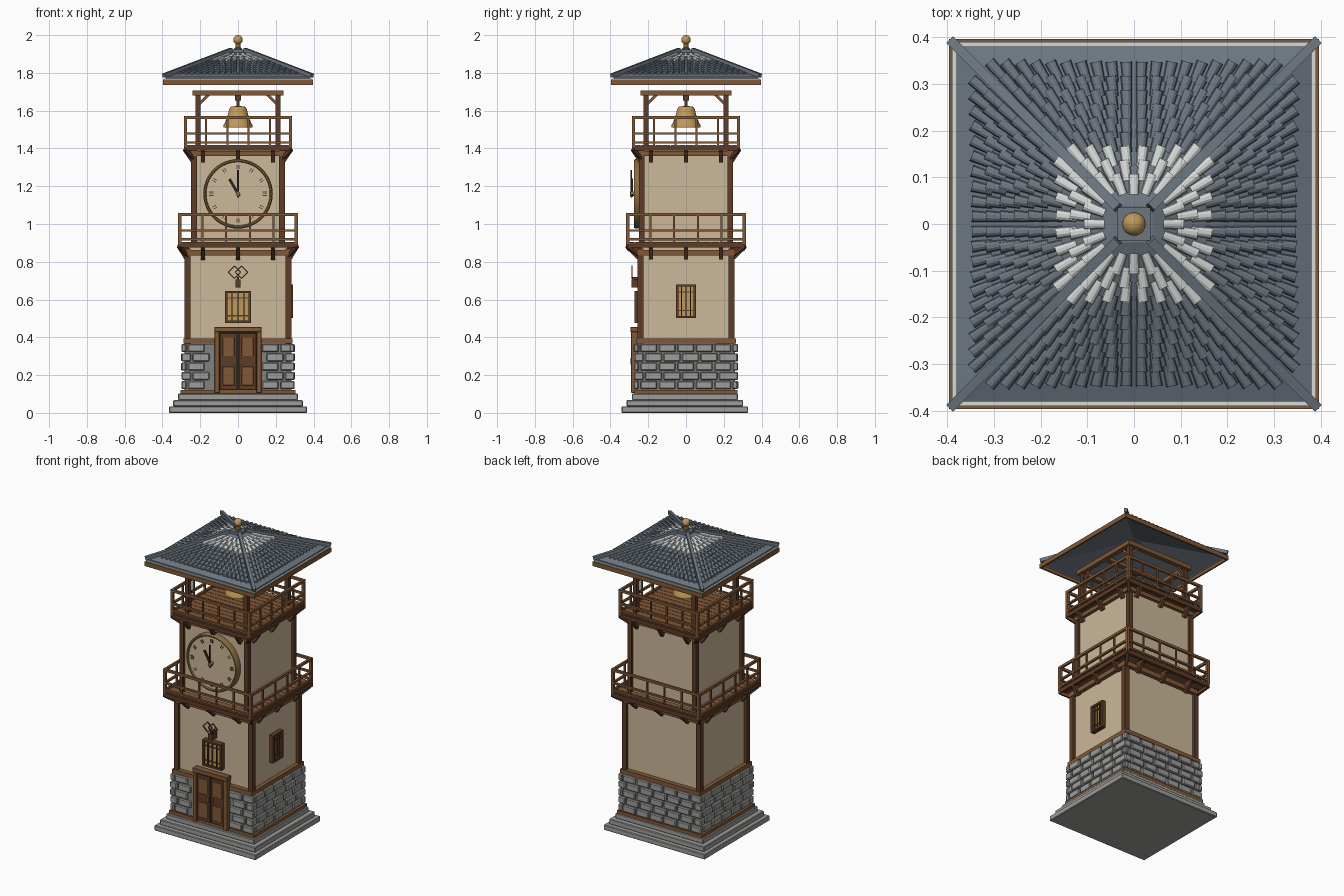
import bpy, bmesh, math, random
from mathutils import Matrix, Vector

random.seed(4)
cube = bpy.data.objects.get("Cube")
if cube:
    bpy.data.objects.remove(cube)


def material(name, rgb):
    m = bpy.data.materials.new(name)
    m.use_nodes = True
    m.diffuse_color = (*rgb, 1)
    m.node_tree.nodes["Principled BSDF"].inputs["Base Color"].default_value = (*rgb, 1)
    return m


DARK = material("dark wood", (0.11, 0.045, 0.02))
WOOD = material("brown wood", (0.22, 0.10, 0.04))
PLASTER = material("cream plaster", (0.60, 0.48, 0.32))
STONE = material("grey stone", (0.34, 0.34, 0.33))
MORTAR = material("dark mortar", (0.22, 0.22, 0.21))
SLATE = material("blue slate", (0.15, 0.18, 0.215))
PALE = material("pale tile", (0.66, 0.70, 0.69))
GOLD = material("warm gold", (0.52, 0.32, 0.10))
BRONZE = material("dull bronze", (0.24, 0.15, 0.05))
BLACK = material("near black", (0.025, 0.018, 0.012))

QUARTERS = [Matrix.Rotation(i * math.pi / 2, 4, "Z") for i in range(4)]


def finish(name, bm, mat, bevel=0, smooth=False):
    bmesh.ops.recalc_face_normals(bm, faces=bm.faces[:])
    me = bpy.data.meshes.new(name)
    bm.to_mesh(me)
    bm.free()
    ob = bpy.data.objects.new(name, me)
    bpy.context.collection.objects.link(ob)
    me.materials.append(mat)
    if bevel:
        mod = ob.modifiers.new("soft edges", "BEVEL")
        mod.width, mod.segments = bevel, 1
    if smooth:
        bpy.ops.object.select_all(action="DESELECT")
        ob.select_set(True)
        bpy.context.view_layer.objects.active = ob
        bpy.ops.object.shade_smooth_by_angle(angle=math.radians(40))
    return ob


def boxes(name, mat, items, bevel=0):
    """Each item is (x0, x1, y0, y1, z0, z1) or a ready matrix for a unit cube."""
    bm = bmesh.new()
    for it in items:
        if not isinstance(it, Matrix):
            a, b = Vector(it[0::2]), Vector(it[1::2])
            it = Matrix.Translation((a + b) / 2) @ Matrix.Diagonal((*(b - a), 1))
        bmesh.ops.create_cube(bm, size=1, matrix=it)
    return finish(name, bm, mat, bevel)


def beam(a, b, w, h=None):
    """Matrix for a bar of section w by h running from a to b."""
    a, b = Vector(a), Vector(b)
    d = b - a
    rot = d.to_track_quat("Y", "Z").to_matrix().to_4x4()
    return Matrix.Translation((a + b) / 2) @ rot @ Matrix.Diagonal((w, d.length, h or w, 1))


def ring(hx, hy, z0, z1, t):
    """Four bars around a rectangle with outer half sizes hx, hy."""
    return [(-hx, hx, s * hy - t * (s > 0), s * hy + t * (s < 0), z0, z1) for s in (-1, 1)] + \
           [(s * hx - t * (s > 0), s * hx + t * (s < 0), -hy + t, hy - t, z0, z1) for s in (-1, 1)]


def corners(hx, hy, z0, z1, t):
    return [(sx * (hx - t / 2) - t / 2, sx * (hx - t / 2) + t / 2,
             sy * (hy - t / 2) - t / 2, sy * (hy - t / 2) + t / 2, z0, z1)
            for sx in (-1, 1) for sy in (-1, 1)]


def block(hx, hy, z0, z1):
    return (-hx, hx, -hy, hy, z0, z1)


def lathe(name, mat, profile, steps=24):
    bm = bmesh.new()
    vs = [bm.verts.new((r, 0, z)) for r, z in profile]
    es = [bm.edges.new(p) for p in zip(vs, vs[1:])]
    bmesh.ops.spin(bm, geom=vs + es, cent=(0, 0, 0), axis=(0, 0, 1), angle=2 * math.pi, steps=steps)
    bmesh.ops.remove_doubles(bm, verts=bm.verts[:], dist=1e-5)
    return finish(name, bm, mat, smooth=True)


# Stone base and steps
boxes("base_steps", STONE, [(-hx, hx, -hy - 0.006, hy - 0.006, z, z + 0.034) for hx, hy, z in
      ((0.365, 0.335, 0), (0.343, 0.309, 0.034), (0.317, 0.281, 0.068))], 0.004)
boxes("base_sill", WOOD, [block(0.305, 0.272, 0.1, 0.122)])
boxes("stone_core", MORTAR, [block(0.284, 0.26, 0.12, 0.366)])
stones = []
for row in range(5):
    z = 0.125 + row * 0.049
    for hx, hy, q in ((0.298, 0.274, 0), (0.274, 0.298, 1), (0.298, 0.274, 2), (0.274, 0.298, 3)):
        x = -hx - (0.04 if row % 2 else 0.065)
        while x < hx:
            a, b = max(x, -hx), min(x + 0.088, hx)
            out = random.uniform(-0.003, 0.002)
            if b - a > 0.015 and not (q == 0 and b > -0.1 and a < 0.1):
                c = Matrix.Translation(((a + b) / 2, -hy - out + 0.012, z + 0.022))
                stones.append(QUARTERS[q] @ c @ Matrix.Diagonal((b - a, 0.026, 0.043, 1)))
            x += 0.098
boxes("wall_stones", STONE, stones, 0.005)

# Lower and upper storeys
boxes("lower_walls", PLASTER, [block(0.262, 0.236, 0.36, 0.88)])
boxes("upper_walls", PLASTER, [block(0.232, 0.234, 0.9, 1.4)])
boxes("lower_posts", DARK, corners(0.283, 0.256, 0.12, 0.87, 0.032))
boxes("upper_posts", DARK, corners(0.248, 0.25, 0.9, 1.39, 0.03))
boxes("storey_beams", WOOD, ring(0.288, 0.266, 0.368, 0.394, 0.03) + ring(0.286, 0.262, 0.832, 0.862, 0.03)
      + ring(0.252, 0.254, 1.36, 1.386, 0.026))


# Balconies with deck boards, brackets and railings
def balcony(name, h, z, wx, wy):
    n = 14
    step = 2 * h / n
    boxes(name + "_deck", WOOD, [block(h - 0.004, h - 0.004, z - 0.022, z - 0.004)] +
          [(-h, h, -h + i * step, -h + (i + 0.93) * step, z - 0.005, z) for i in range(n)])
    boxes(name + "_edge", DARK, ring(h + 0.004, h + 0.004, z - 0.03, z - 0.004, 0.02))
    props = []
    for q, w in zip(QUARTERS, (wy, wx, wy, wx)):
        for x in (-0.185, 0, 0.185):
            props.append(q @ beam((x, -w + 0.01, z - 0.085), (x, -h + 0.004, z - 0.026), 0.02, 0.026))
            props.append(q @ beam((x, -w + 0.02, z - 0.036), (x, -h, z - 0.036), 0.02, 0.02))
    for sx in (-1, 1):
        for sy in (-1, 1):
            props.append(beam((sx * (wx - 0.02), sy * (wy - 0.02), z - 0.08), (sx * h, sy * h, z - 0.022), 0.018))
    boxes(name + "_brackets", DARK, props)
    rails, pickets = [], corners(h + 0.005, h + 0.005, z - 0.01, z + 0.15, 0.018)
    for dz, t in ((0.008, 0.012), (0.055, 0.012), (0.137, 0.016)):
        rails += ring(h + 0.004, h + 0.004, z + dz, z + dz + t, 0.014)
    for q in QUARTERS:
        pickets += [q @ beam((h * (i * 0.4 - 1), -h + 0.002, z), (h * (i * 0.4 - 1), -h + 0.002, z + 0.142), 0.01)
                    for i in range(1, 5)]
    boxes(name + "_rails", WOOD, rails)
    boxes(name + "_pickets", WOOD, pickets)


balcony("lower_balcony", 0.313, 0.905, 0.283, 0.256)
balcony("upper_balcony", 0.282, 1.418, 0.248, 0.25)

# Open belfry
boxes("belfry_posts", DARK, corners(0.225, 0.225, 1.41, 1.7, 0.027))
boxes("belfry_beams", WOOD, ring(0.24, 0.24, 1.68, 1.708, 0.03) + [(-0.22, 0.22, -0.014, 0.014, 1.682, 1.704)])
boxes("belfry_braces", WOOD, [q @ beam((s * 0.205, -0.212, 1.635), (s * 0.155, -0.212, 1.685), 0.014)
                              for q in QUARTERS for s in (-1, 1)])
boxes("bell_hanger", DARK, [(-0.016, 0.016, -0.016, 0.016, 1.655, 1.685), (-0.007, 0.007, -0.007, 0.007, 1.61, 1.66)])
lathe("bell", GOLD, [(0, 1.625), (0.036, 1.622), (0.046, 1.61), (0.056, 1.57), (0.07, 1.535), (0.078, 1.522),
                     (0.078, 1.512), (0.068, 1.512), (0.05, 1.56), (0, 1.605)])

# Hipped roof shell
EAVE, TOP, EAVE_Z, TOP_Z = 0.38, 0.04, 1.778, 1.908
SLOPE = (TOP_Z - EAVE_Z) / (EAVE - TOP)


def roof_z(d):
    return EAVE_Z + (EAVE - d) * SLOPE


bm = bmesh.new()
loops = [[bm.verts.new((sx * d, sy * d, z)) for sx, sy in ((-1, -1), (1, -1), (1, 1), (-1, 1))]
         for d, z in ((TOP, TOP_Z - 0.022), (EAVE, EAVE_Z - 0.022), (EAVE, EAVE_Z), (TOP, TOP_Z))]
for lo, hi in zip(loops, loops[1:]):
    for i in range(4):
        bm.faces.new((lo[i], lo[i - 1], hi[i - 1], hi[i]))
bm.faces.new(loops[0])
bm.faces.new(loops[-1])
finish("roof_shell", bm, SLATE)
boxes("eave_trim", PALE, ring(0.39, 0.39, 1.757, 1.77, 0.014))
boxes("eave_fascia", WOOD, ring(0.396, 0.396, 1.736, 1.764, 0.01))
boxes("hip_ridges", SLATE, [q @ beam((0.035, 0.035, roof_z(0.035) + 0.012), (0.393, 0.393, roof_z(0.393) + 0.012),
                                    0.02, 0.022) for q in QUARTERS])
boxes("ridge_cap", SLATE, [block(0.035, 0.035, 1.9, 1.925)])

# Fanned half-round roof tiles in overlapping courses
bm = bmesh.new()
ROWS, LENGTH = 9, 0.044
for row in range(ROWS):
    d = 0.063 + row * 0.03
    count = max(5, round(2 * d / 0.03))
    for i in range(count):
        t = (2 * (i + 0.5) / count - 1) * 0.94
        start, end = Vector((t * d, -d, roof_z(d) + 0.006)), Vector((t * (d + LENGTH), -d - LENGTH, roof_z(d + LENGTH) + 0.01))
        side = (end - start).cross(Vector((0, 0, 1))).normalized()
        for q in QUARTERS:
            arcs = []
            for p, r in ((start, 0.010), (end, 0.0125)):
                arcs.append([bm.verts.new(q @ (p + side * r * math.cos(a) + Vector((0, 0, r * math.sin(a) * 0.9 - 0.006))))
                             for a in (k * math.pi / 5 for k in range(6))])
            faces = [bm.faces.new((arcs[0][k], arcs[0][k + 1], arcs[1][k + 1], arcs[1][k])) for k in range(5)]
            faces += [bm.faces.new(arcs[0]), bm.faces.new(arcs[1])]
            for f in faces:
                f.material_index = int(row < 3)
finish("roof_tiles", bm, SLATE).data.materials.append(PALE)

# Finial
lathe("finial_post", BRONZE, [(0, 1.9), (0.02, 1.9), (0.02, 1.93), (0.014, 1.935), (0.014, 1.958), (0, 1.958)], 12)
lathe("finial_ball", GOLD, [(0.025 * math.sin(a), 1.975 - 0.025 * math.cos(a))
                            for a in (k * math.pi / 10 for k in range(11))])

# Front door
F = -0.29
boxes("door_frame", WOOD, [(s * 0.111 - 0.013, s * 0.111 + 0.013, F, -0.25, 0.105, 0.43) for s in (-1, 1)]
      + [(-0.125, 0.125, F - 0.003, -0.25, 0.428, 0.455)], 0.002)
boxes("door_recess", BLACK, [(-0.1, 0.1, -0.275, -0.25, 0.12, 0.43)])
boxes("door_leaves", DARK, [(s * 0.05 - 0.045, s * 0.05 + 0.045, -0.283, -0.27, 0.125, 0.42) for s in (-1, 1)])
boxes("door_panels", WOOD, [(s * 0.05 - 0.032, s * 0.05 + 0.032, -0.286, -0.28, z, z + h)
                           for s in (-1, 1) for z, h in ((0.145, 0.1), (0.3, 0.1))], 0.002)
boxes("door_handles", BRONZE, [(s * 0.016 - 0.005, s * 0.016 + 0.005, -0.295, -0.28, 0.255, 0.29) for s in (-1, 1)])


# Latticed windows
def window(name, turn, w, z0, z1, depth):
    def put(x0, x1, y0, y1, za, zb):
        a, b = Vector((x0, y0, za)), Vector((x1, y1, zb))
        return turn @ Matrix.Translation((a + b) / 2) @ Matrix.Diagonal((*(b - a), 1))
    boxes(name + "_pane", GOLD, [put(-w, w, -depth + 0.012, -depth + 0.06, z0, z1)])
    frame = [put(s * w - 0.006, s * w + 0.006, -depth, -depth + 0.05, z0, z1) for s in (-1, 1)]
    frame += [put(-w - 0.006, w + 0.006, -depth, -depth + 0.05, z - 0.006, z + 0.006) for z in (z0, z1)]
    frame += [put(x * w - 0.003, x * w + 0.003, -depth + 0.004, -depth + 0.03, z0, z1) for x in (-0.5, 0, 0.5)]
    frame += [put(-w, w, -depth + 0.006, -depth + 0.03, z - 0.003, z + 0.003)
              for z in (z0 + 0.2 * (z1 - z0), z0 + 0.8 * (z1 - z0))]
    boxes(name + "_lattice", DARK, frame)


window("front_window", QUARTERS[0], 0.062, 0.483, 0.64, 0.272)
window("left_window", QUARTERS[1], 0.046, 0.508, 0.674, 0.29)

# Linked diamond ornament above the front window
diamonds = []
for cx in (-0.019, 0.019):
    pts = [Vector((cx + 0.033 * math.cos(k * math.pi / 2), -0.285, 0.745 + 0.033 * math.sin(k * math.pi / 2))) for k in range(4)]
    diamonds += [beam(pts[k - 1], pts[k], 0.006) for k in range(4)]
boxes("diamond_ornament", DARK, diamonds)
boxes("ornament_bracket", DARK, [(-0.014, 0.014, -0.288, -0.23, 0.665, 0.705), (-0.004, 0.004, -0.283, -0.23, 0.7, 0.72)])

# Clock on the upper front
DIAL = Matrix.Translation((0, -0.255, 1.16)) @ Matrix.Rotation(math.pi / 2, 4, "X")
lathe("clock_face", PLASTER, [(0, -0.02), (0.175, -0.02), (0.175, 0.012), (0, 0.012)], 48).matrix_world = DIAL
lathe("clock_rim", BRONZE, [(0.168, -0.02), (0.184, -0.02), (0.184, 0.014), (0.179, 0.02), (0.172, 0.02),
                            (0.168, 0.014), (0.168, -0.02)], 48).matrix_world = DIAL
marks = []
for k in range(12):
    spin = DIAL @ Matrix.Rotation(k * math.pi / 6, 4, "Z")
    for x in ((-0.006, 0.006) if k % 3 else (-0.009, 0, 0.009)):
        marks.append(spin @ beam((x, 0.131, 0.013), (x, 0.153, 0.013), 0.004))
boxes("clock_marks", DARK, marks)
boxes("clock_hands", BLACK, [DIAL @ beam((0, -0.02, 0.035), (0, 0.125, 0.035), 0.009, 0.006),
      DIAL @ Matrix.Rotation(math.pi / 6, 4, "Z") @ beam((0, -0.015, 0.028), (0, 0.09, 0.028), 0.014, 0.006)])
lathe("clock_hub", BRONZE, [(0, 0), (0.012, 0), (0.012, 0.04), (0, 0.042)], 16).matrix_world = DIAL
